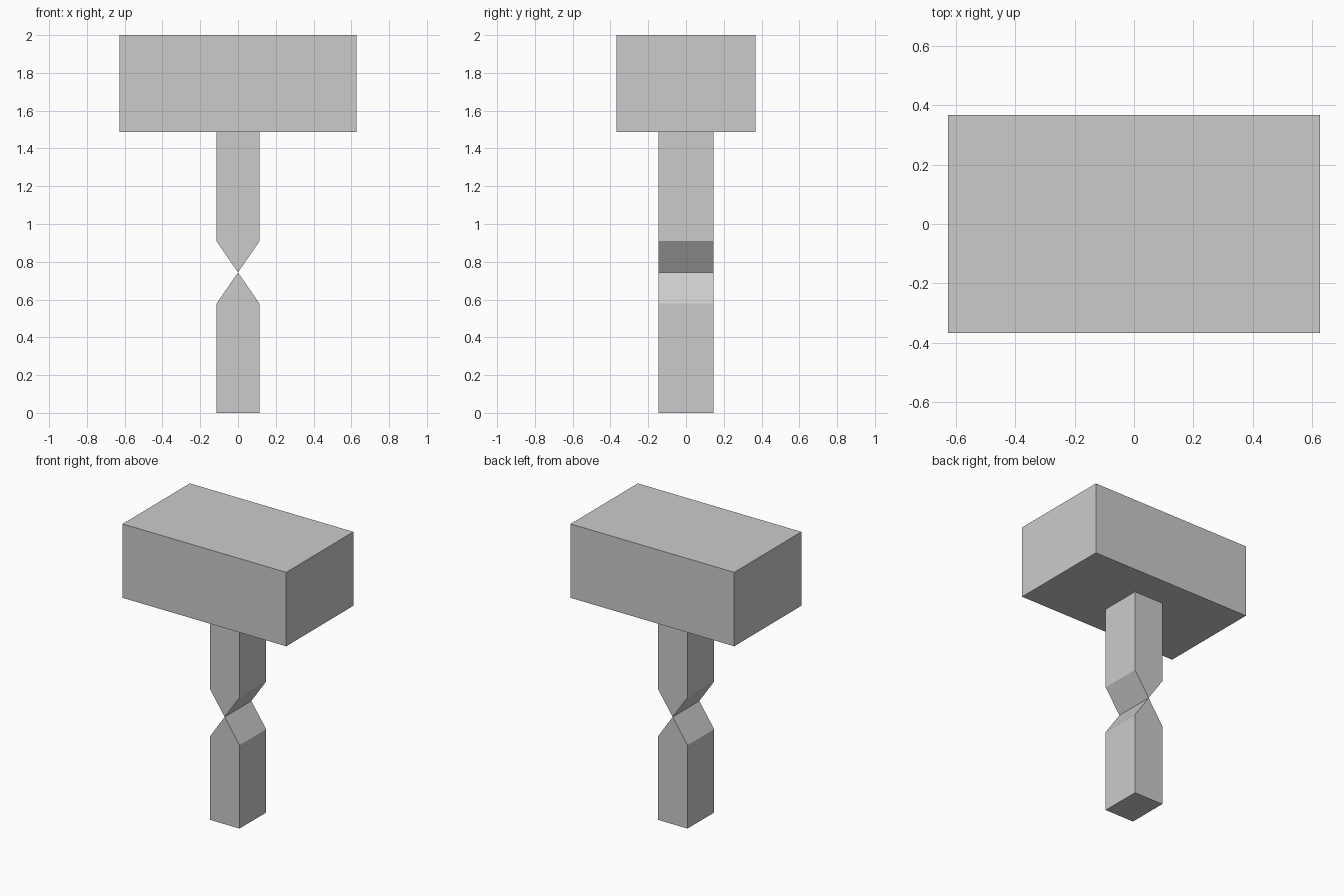
import bpy, bmesh

if "Cube" in bpy.data.objects:
    bpy.data.objects.remove(bpy.data.objects["Cube"])

HEAD_X, HEAD_Y = 0.628, 0.368
HEAD_BOTTOM, TOP = 1.487, 2.0
HALF_X, HALF_Y = 0.114, 0.146
WAIST = HEAD_BOTTOM / 2
SHOULDER = 0.578


def prism(name, profile, half_depth):
    """Extrude an x-z profile along y, centred on y = 0."""
    bm = bmesh.new()
    face = bm.faces.new([bm.verts.new((x, -half_depth, z)) for x, z in profile])
    ext = bmesh.ops.extrude_face_region(bm, geom=[face])
    verts = [g for g in ext["geom"] if isinstance(g, bmesh.types.BMVert)]
    bmesh.ops.translate(bm, verts=verts, vec=(0, 2 * half_depth, 0))
    bmesh.ops.recalc_face_normals(bm, faces=bm.faces)
    mesh = bpy.data.meshes.new(name)
    bm.to_mesh(mesh)
    bm.free()
    obj = bpy.data.objects.new(name, mesh)
    bpy.context.collection.objects.link(obj)
    return obj


# Handle: pointed half, mirrored about the pinched waist
handle = prism("handle", [(-HALF_X, -WAIST), (HALF_X, -WAIST),
                          (HALF_X, SHOULDER - WAIST), (0, 0),
                          (-HALF_X, SHOULDER - WAIST)], HALF_Y)
handle.location.z = WAIST
mirror = handle.modifiers.new("mirror", 'MIRROR')
mirror.use_axis = (False, False, True)
mirror.use_mirror_merge = False

# Head: plain block resting on the handle
prism("hammer_head", [(-HEAD_X, HEAD_BOTTOM), (HEAD_X, HEAD_BOTTOM),
                      (HEAD_X, TOP), (-HEAD_X, TOP)], HEAD_Y)
